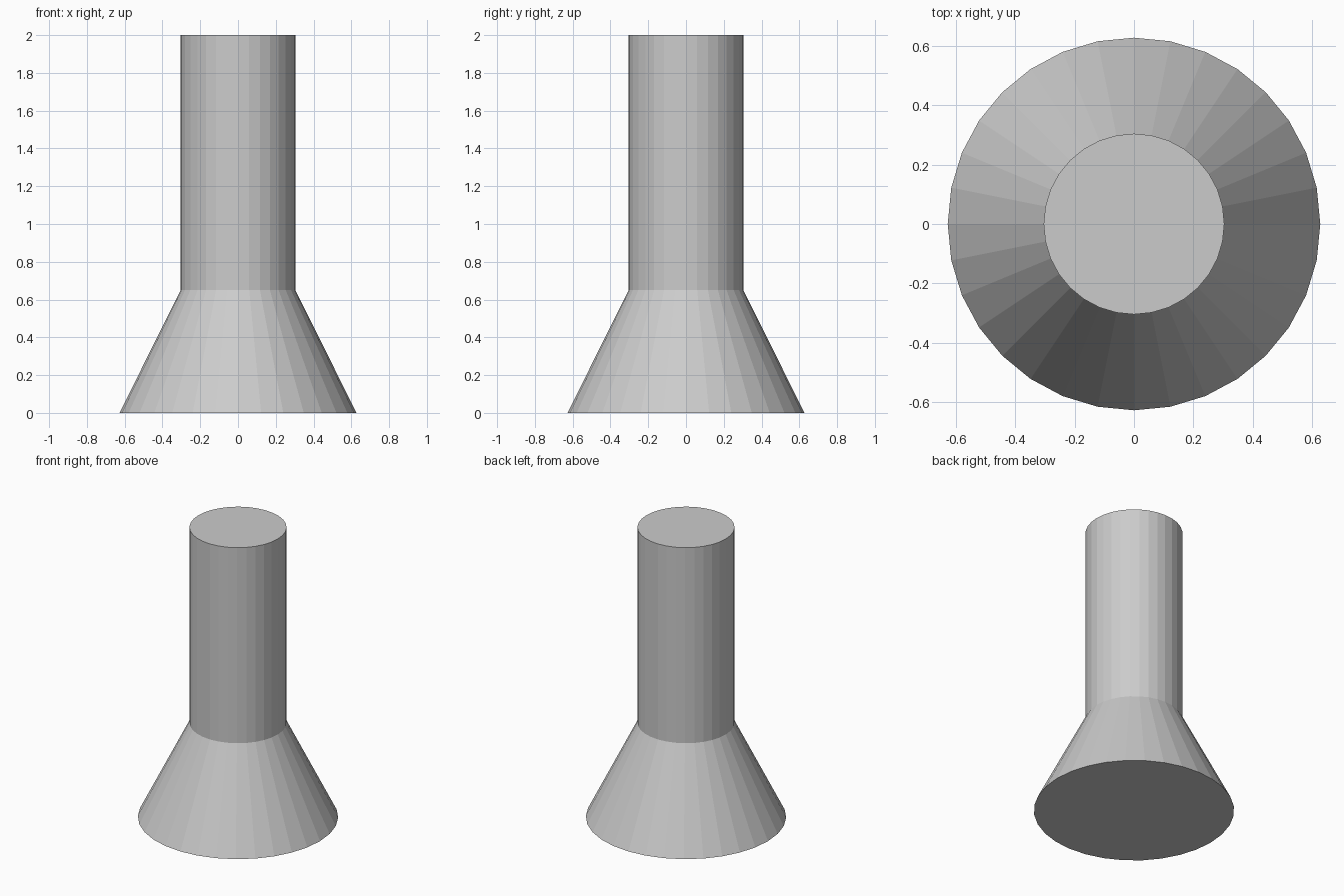
import bpy, bmesh
from math import cos, sin, tau

if "Cube" in bpy.data.objects:
    bpy.data.objects.remove(bpy.data.objects["Cube"])

SIDES = 32
# Profile from bottom to top: (radius, height)
PROFILE = [(0.627, 0.0), (0.304, 0.65), (0.304, 2.0)]

bm = bmesh.new()

# Rings of the flared base and the straight neck
rings = [[bm.verts.new((r * cos(tau * i / SIDES), r * sin(tau * i / SIDES), z))
          for i in range(SIDES)] for r, z in PROFILE]

# Flat side walls
for low, high in zip(rings, rings[1:]):
    for i in range(SIDES):
        j = (i + 1) % SIDES
        bm.faces.new((low[i], low[j], high[j], high[i]))

# Bottom and top caps
bm.faces.new(rings[0][::-1])
bm.faces.new(rings[-1])

mesh = bpy.data.meshes.new("flared_post")
bm.to_mesh(mesh)
bm.free()
bpy.context.collection.objects.link(bpy.data.objects.new("flared_post", mesh))
